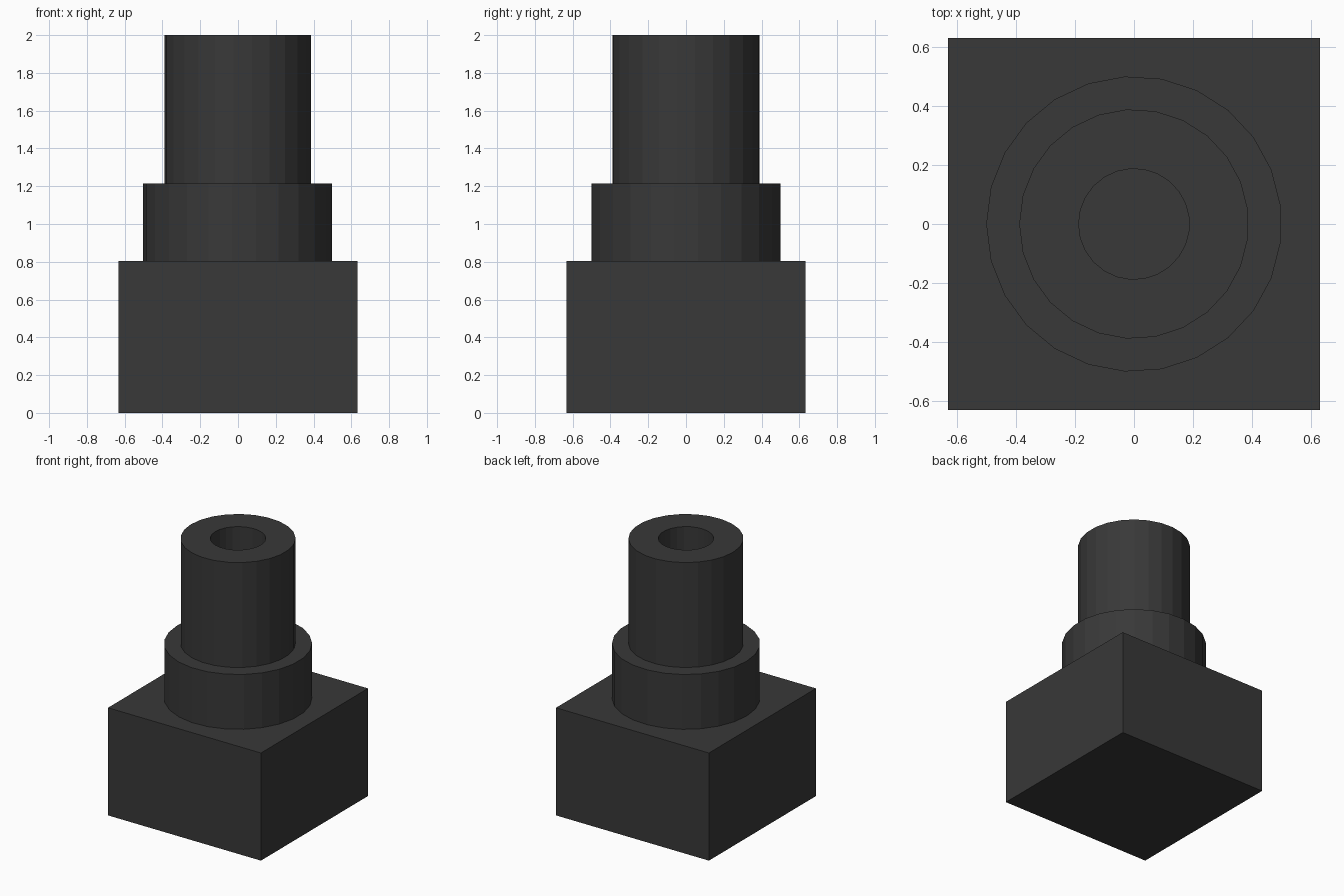
import bpy, bmesh, math

if "Cube" in bpy.data.objects:
    bpy.data.objects.remove(bpy.data.objects["Cube"])

SIDES = 25

dark = bpy.data.materials.new("dark")
dark.diffuse_color = (0.04, 0.04, 0.04, 1)
dark.use_nodes = True
dark.node_tree.nodes["Principled BSDF"].inputs["Base Color"].default_value = dark.diffuse_color


def lathe(name, profile):
    """Faceted revolve of (radius, z) points; ends are capped."""
    bm = bmesh.new()
    rings = []
    for r, z in profile:
        rings.append([bm.verts.new((r * math.cos(a), r * math.sin(a), z))
                      for a in (math.pi + math.tau * i / SIDES for i in range(SIDES))])
    for low, high in zip(rings, rings[1:]):
        for i in range(SIDES):
            j = (i + 1) % SIDES
            bm.faces.new((low[i], low[j], high[j], high[i]))
    bm.faces.new(rings[0][::-1])
    bm.faces.new(rings[-1])
    finish(name, bm)


def finish(name, bm):
    bmesh.ops.recalc_face_normals(bm, faces=bm.faces)
    mesh = bpy.data.meshes.new(name)
    bm.to_mesh(mesh)
    bm.free()
    mesh.materials.append(dark)
    bpy.context.collection.objects.link(bpy.data.objects.new(name, mesh))


# Square base block
W, BASE_TOP, COLLAR_TOP, TOP = 1.265, 0.805, 1.215, 2.0
bm = bmesh.new()
bmesh.ops.create_cube(bm, size=1)
for v in bm.verts:
    v.co.x *= W
    v.co.y *= W
    v.co.z = (v.co.z + 0.5) * BASE_TOP
finish("base_block", bm)

# Stepped collar and neck with a blind bore down to the block
lathe("bored_neck", [(0.502, BASE_TOP), (0.502, COLLAR_TOP), (0.39, COLLAR_TOP),
                     (0.39, TOP), (0.188, TOP), (0.188, BASE_TOP + 0.01)])
